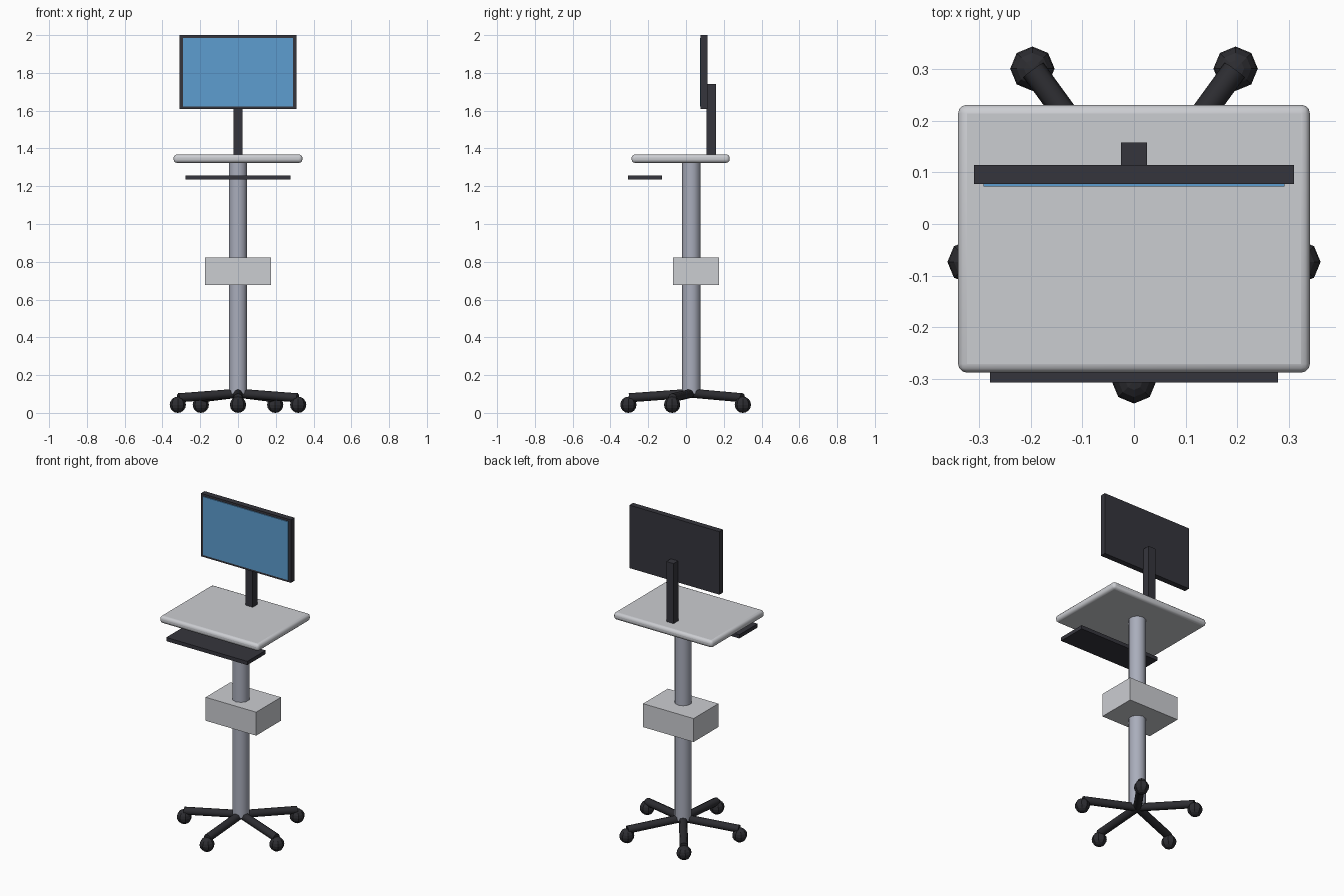
import bpy, math
from mathutils import Vector

if "Cube" in bpy.data.objects:
    bpy.data.objects.remove(bpy.data.objects["Cube"])


def material(name, rgb):
    m = bpy.data.materials.new(name)
    m.diffuse_color = (*rgb, 1)
    m.use_nodes = True
    m.node_tree.nodes["Principled BSDF"].inputs["Base Color"].default_value = m.diffuse_color
    return m


LIGHT = material("light grey", (0.60, 0.61, 0.64))
STEEL = material("steel grey", (0.40, 0.42, 0.50))
DARK = material("charcoal", (0.036, 0.036, 0.046))
BLACK = material("caster black", (0.026, 0.026, 0.031))
BLUE = material("screen blue", (0.11, 0.34, 0.63))


def finish(name, mat):
    o = bpy.context.object
    o.name = name
    o.data.materials.append(mat)
    return o


def box(name, mat, x, y, z):
    """Box from (min, max) ranges."""
    bpy.ops.mesh.primitive_cube_add(size=1, location=[(a + b) / 2 for a, b in (x, y, z)])
    o = finish(name, mat)
    o.scale = [b - a for a, b in (x, y, z)]
    bpy.ops.object.transform_apply(location=False, rotation=False, scale=True)
    return o


def tube(name, mat, start, end, radius, sides):
    a, b = Vector(start), Vector(end)
    d = b - a
    bpy.ops.mesh.primitive_cylinder_add(vertices=sides, radius=radius, depth=d.length,
                                        location=(a + b) / 2)
    o = finish(name, mat)
    if d.x or d.y:
        o.rotation_euler = d.to_track_quat('Z', 'Y').to_euler()
    bpy.ops.object.shade_smooth_by_angle(angle=math.radians(46))
    return o


CY = 0.03  # column centre in y

# five-star base with ball casters
for i in range(5):
    a = math.radians(-90 + 72 * i)
    px, py = 0.335 * math.cos(a), CY + 0.335 * math.sin(a)
    tube(f"base_leg_{i + 1}", BLACK, (0, CY, 0.104), (px * 0.99, CY + (py - CY) * 0.99, 0.08), 0.024, 8)
    bpy.ops.mesh.primitive_uv_sphere_add(segments=8, ring_count=8, radius=0.043,
                                         location=(px, py, 0.043))
    finish(f"caster_{i + 1}", BLACK)

# column and equipment box
tube("column", STEEL, (0, CY - 0.002, 0.1), (0, CY - 0.002, 1.33), 0.05, 10)
box("equipment_box", LIGHT, (-0.174, 0.174), (-0.07, 0.174), (0.677, 0.823))

# worktop with rounded edges
top = box("worktop", LIGHT, (-0.341, 0.341), (-0.288, 0.231), (1.324, 1.368))
bev = top.modifiers.new("round", 'BEVEL')
bev.width = 0.017
bev.segments = 3
bpy.ops.object.shade_smooth_by_angle(angle=math.radians(40))

# keyboard tray
box("keyboard_tray", DARK, (-0.279, 0.279), (-0.307, -0.127), (1.235, 1.258))

# monitor post, monitor and screen
box("monitor_post", DARK, (-0.025, 0.025), (0.109, 0.158), (1.36, 1.742))
box("monitor_frame", DARK, (-0.31, 0.31), (0.078, 0.114), (1.608, 2.0))
box("screen", BLUE, (-0.292, 0.292), (0.073, 0.079), (1.622, 1.986))
